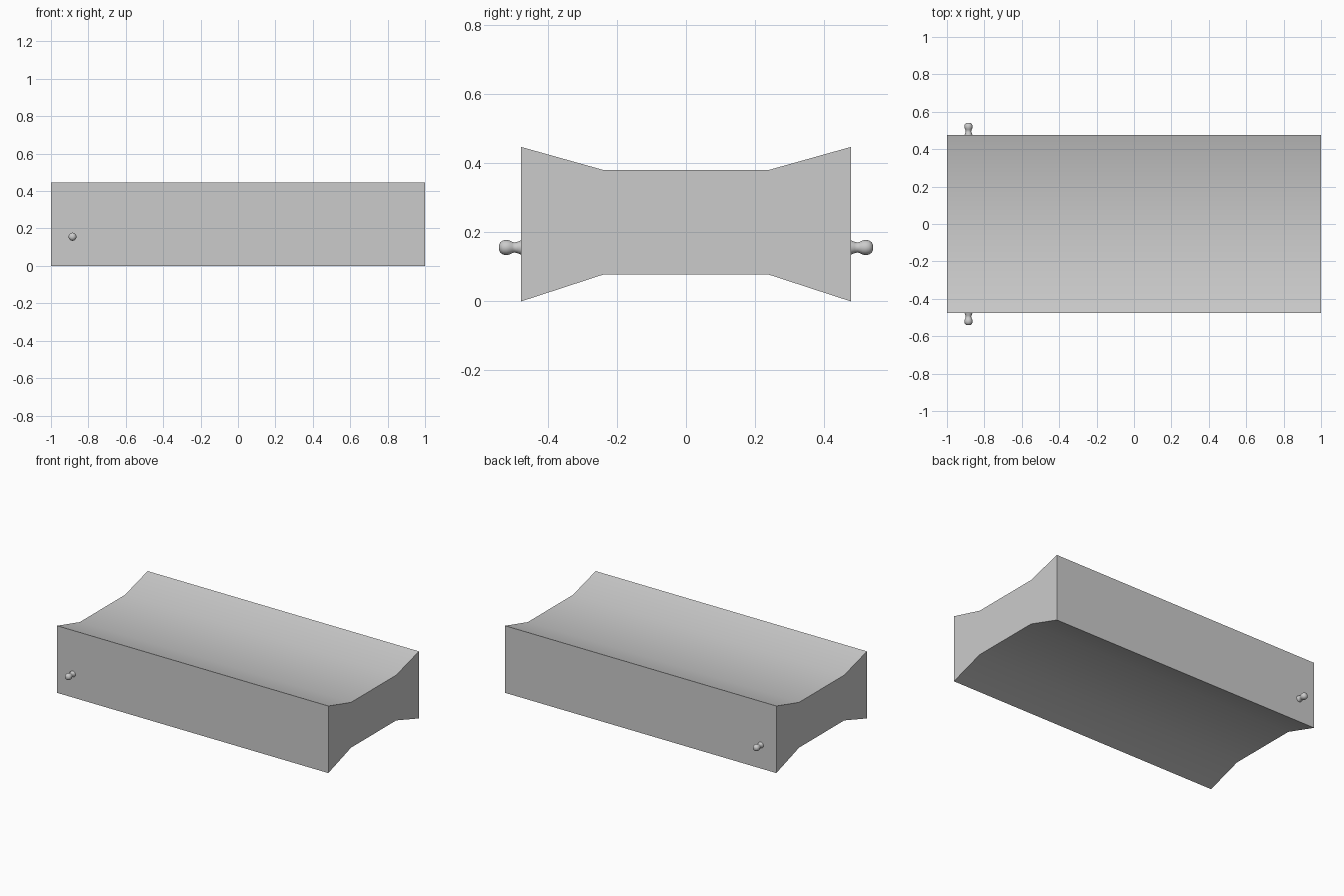
import bpy, bmesh, math

if "Cube" in bpy.data.objects:
    bpy.data.objects.remove(bpy.data.objects["Cube"])

grey = bpy.data.materials.new("light grey")
grey.diffuse_color = (0.6, 0.6, 0.6, 1)
grey.use_nodes = True
grey.node_tree.nodes["Principled BSDF"].inputs["Base Color"].default_value = grey.diffuse_color


def make_object(name, bm):
    bmesh.ops.recalc_face_normals(bm, faces=bm.faces)
    mesh = bpy.data.meshes.new(name)
    bm.to_mesh(mesh)
    bm.free()
    mesh.materials.append(grey)
    obj = bpy.data.objects.new(name, mesh)
    bpy.context.collection.objects.link(obj)
    bpy.ops.object.select_all(action='DESELECT')
    obj.select_set(True)
    bpy.context.view_layer.objects.active = obj
    bpy.ops.object.shade_smooth_by_angle(angle=math.radians(40))
    return obj


# Body: waisted end profile swept along x
half = [(0.477, 0.0), (0.477, 0.447), (0.238, 0.38)]
profile = half + [(-0.238, 0.38), (-0.477, 0.447), (-0.477, 0.0),
                  (-0.238, 0.078), (0.238, 0.078)]
bm = bmesh.new()
end = bm.faces.new([bm.verts.new((-1, y, z)) for y, z in profile])
swept = bmesh.ops.extrude_face_region(bm, geom=[end], use_keep_orig=True)
bmesh.ops.translate(bm, vec=(2, 0, 0),
                    verts=[v for v in swept["geom"] if isinstance(v, bmesh.types.BMVert)])
make_object("body", bm)

# Knobs: lathed profile of (distance from centre, radius), one on each long side
knob = [(0.470, 0.022), (0.477, 0.021), (0.488, 0.0165), (0.497, 0.0145),
        (0.503, 0.0165), (0.511, 0.0205), (0.520, 0.022), (0.530, 0.0205),
        (0.537, 0.0155), (0.541, 0.008)]
SIDES = 12
for name, side in (("front_knob", -1), ("back_knob", 1)):
    bm = bmesh.new()
    rings = []
    for y, r in knob:
        angles = [2 * math.pi * i / SIDES for i in range(SIDES)]
        rings.append([bm.verts.new((-0.885 + r * math.cos(a), side * y,
                                    0.156 + r * math.sin(a))) for a in angles])
    for a, b in zip(rings, rings[1:]):
        for i in range(SIDES):
            j = (i + 1) % SIDES
            bm.faces.new((a[i], a[j], b[j], b[i]))
    bm.faces.new(rings[0])
    bm.faces.new(rings[-1])
    make_object(name, bm)
